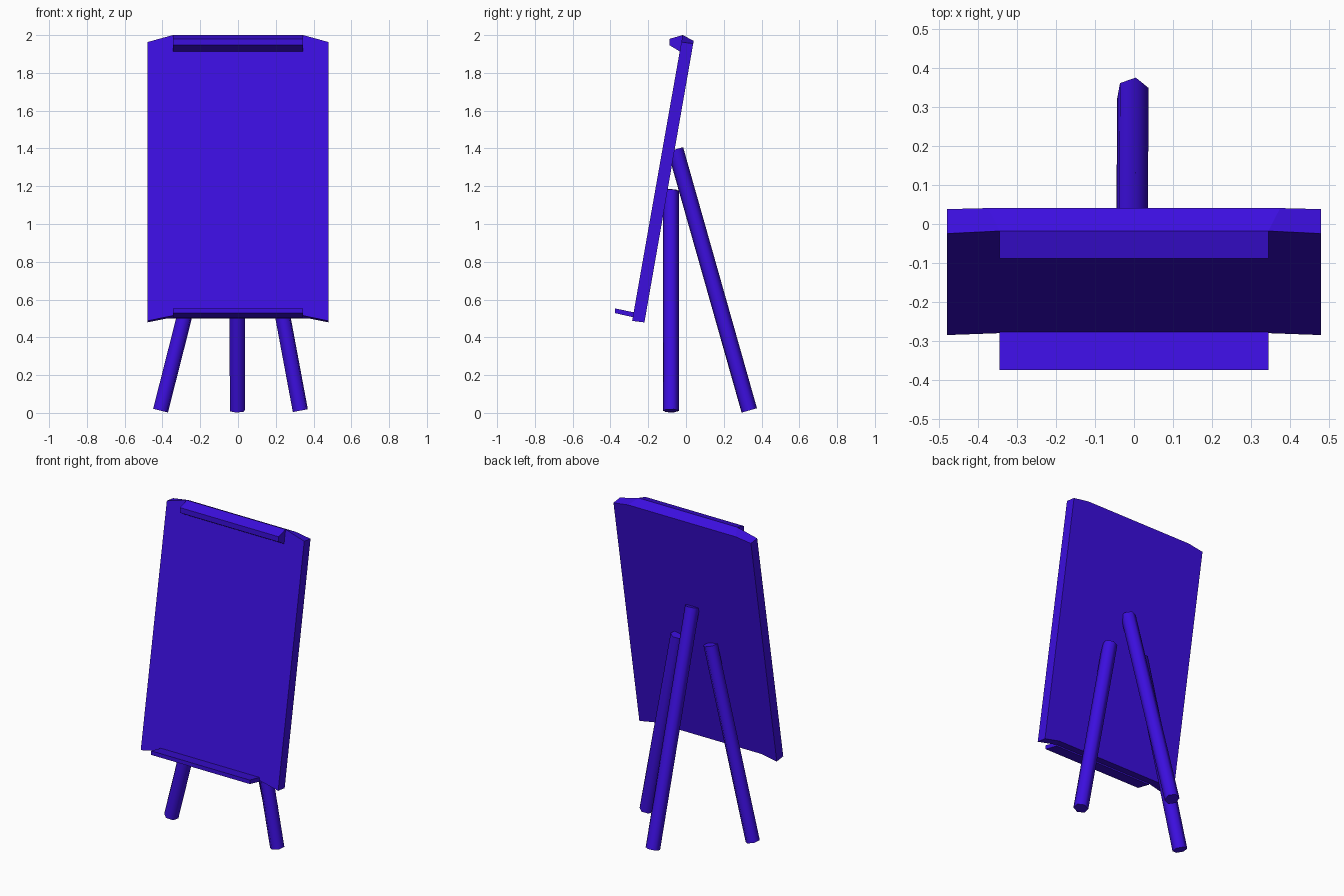
import bpy, bmesh, math
from mathutils import Vector

cube = bpy.data.objects.get("Cube")
if cube:
    bpy.data.objects.remove(cube, do_unlink=True)

# Single painted finish
paint = bpy.data.materials.new("blue_violet_paint")
paint.use_nodes = True
colour = (0.045, 0.0044, 0.74, 1)
paint.diffuse_color = colour
paint.node_tree.nodes["Principled BSDF"].inputs["Base Color"].default_value = colour


def loft(name, ring_a, ring_b):
    """Closed solid between two matching rings of points."""
    bm = bmesh.new()
    a = [bm.verts.new(p) for p in ring_a]
    b = [bm.verts.new(p) for p in ring_b]
    bm.faces.new(a)
    bm.faces.new(b)
    n = len(a)
    for i in range(n):
        j = (i + 1) % n
        bm.faces.new((a[i], a[j], b[j], b[i]))
    bmesh.ops.recalc_face_normals(bm, faces=bm.faces)
    mesh = bpy.data.meshes.new(name)
    bm.to_mesh(mesh)
    bm.free()
    mesh.materials.append(paint)
    obj = bpy.data.objects.new(name, mesh)
    bpy.context.collection.objects.link(obj)
    return obj


def board_face(y_base, lean, inner_x, low_end, low_mid, top_end, top_mid):
    """Outline of one leaning board face, raised along the middle."""
    half = [(inner_x, low_mid), (0.48, low_end), (0.48, top_end), (inner_x, top_mid)]
    outline = half + [(-x, z) for x, z in reversed(half)]
    return [(x, y_base + lean * z, z) for x, z in outline]


def bar(name, profile, half_width):
    """Side profile (y, z) stretched across the board."""
    return loft(name, *[[(x, y, z) for y, z in profile] for x in (-half_width, half_width)])


def leg(name, foot, top, radius=0.043, sides=6):
    """Six-sided pole with square-cut ends."""
    foot, top = Vector(foot), Vector(top)
    axis = (top - foot).normalized()
    v = axis.cross(Vector((1, 0, 0))).normalized()
    u = v.cross(axis)
    spokes = []
    for i in range(sides):
        t = math.radians(20) + math.tau * i / sides
        spokes.append(radius * (u * math.cos(t) + v * math.sin(t)))
    obj = loft(name, [foot + s for s in spokes], [top + s for s in spokes])
    bpy.ops.object.select_all(action='DESELECT')
    obj.select_set(True)
    bpy.context.view_layer.objects.active = obj
    bpy.ops.object.shade_smooth_by_angle(angle=math.radians(62))


# Leaning board
loft("board",
     board_face(-0.371, 0.1765, 0.345, 0.487, 0.515, 1.963, 2.0),
     board_face(-0.304, 0.175, 0.375, 0.479, 0.5, 1.955, 1.97))

# Clamp lip along the top and ledge along the bottom
bar("top_lip", [(-0.018, 2.0), (-0.088, 1.98), (-0.088, 1.947), (-0.03, 1.912)], 0.345)
bar("bottom_ledge", [(-0.375, 0.553), (-0.275, 0.532), (-0.278, 0.506), (-0.375, 0.528)], 0.345)

# Tripod legs
leg("right_front_leg", (-0.41, -0.08, 0.012), (-0.115, -0.08, 1.175))
leg("left_front_leg", (0.33, -0.08, 0.012), (0.113, -0.08, 1.175))
leg("back_leg", (-0.003, 0.335, 0.013), (-0.005, -0.056, 1.395))
